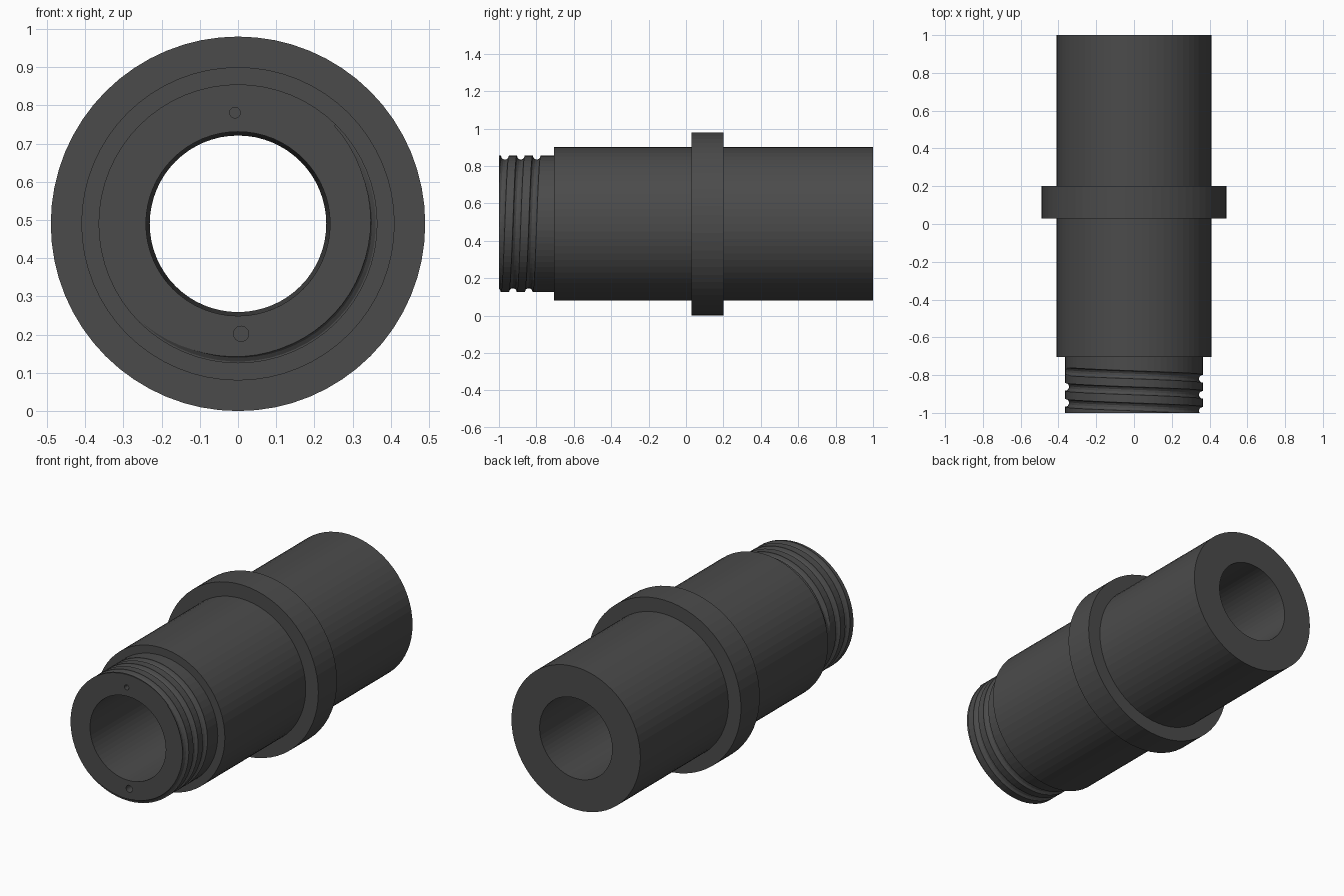
import bpy, bmesh
from math import sin, cos, pi
from mathutils import Vector

if "Cube" in bpy.data.objects:
    bpy.data.objects.remove(bpy.data.objects["Cube"])

CZ = 0.49      # height of the long axis
SIDES = 64


def loft(name, rings, wrap):
    """Skin a list of closed rings; wrap joins last to first, otherwise cap the ends."""
    bm = bmesh.new()
    vs = [[bm.verts.new(p) for p in ring] for ring in rings]
    n = len(vs[0])
    for i in range(len(vs) if wrap else len(vs) - 1):
        a, b = vs[i], vs[(i + 1) % len(vs)]
        for j in range(n):
            k = (j + 1) % n
            bm.faces.new((a[j], a[k], b[k], b[j]))
    if not wrap:
        bm.faces.new(vs[0])
        bm.faces.new(vs[-1])
    bmesh.ops.recalc_face_normals(bm, faces=bm.faces)
    me = bpy.data.meshes.new(name)
    bm.to_mesh(me)
    bm.free()
    ob = bpy.data.objects.new(name, me)
    bpy.context.collection.objects.link(ob)
    return ob


def ring(r, y, x=0, z=CZ, n=SIDES):
    return [(x + r * cos(2 * pi * i / n), y, z + r * sin(2 * pi * i / n)) for i in range(n)]


def cut(target, cutter):
    cutter.hide_render = True
    m = target.modifiers.new("cut", 'BOOLEAN')
    m.operation, m.solver, m.object = 'DIFFERENCE', 'EXACT', cutter
    bpy.context.view_layer.objects.active = target
    bpy.ops.object.modifier_apply(modifier=m.name)
    bpy.data.objects.remove(cutter)


# Sleeve: stepped outside with collar, slightly tapered bore
profile = [(0.241, -1), (0.365, -1), (0.365, -0.705), (0.41, -0.705), (0.41, 0.03),
           (0.49, 0.03), (0.49, 0.2), (0.41, 0.2), (0.41, 1), (0.231, 1)]
sleeve = loft("threaded_sleeve", [ring(r, y) for r, y in profile], True)

# Round-bottomed helical thread groove, running out through the front face
groove = []
STEPS, TURNS, PITCH, GR = 200, 3.1, 0.085, 0.022
for i in range(STEPS + 1):
    t = 2 * pi * TURNS * i / STEPS
    y = -0.777 - PITCH * t / (2 * pi)
    out = Vector((-cos(t), 0, sin(t)))
    rad = 0.366 + 0.024 * max(0, 1 - t / 0.5)
    centre = out * rad + Vector((0, y, CZ))
    groove.append([centre + out * GR * cos(a) + Vector((0, GR * sin(a), 0))
                   for a in (2 * pi * (k + 0.5) / 12 for k in range(12))])
cut(sleeve, loft("groove_cutter", groove, False))

# Two small pin holes in the front face
for x, z, r in ((-0.008, 0.781, 0.014), (0.008, 0.202, 0.02)):
    cut(sleeve, loft("pin_cutter", [ring(r, -1.05, x, z, 24), ring(r, -0.94, x, z, 24)], False))

mat = bpy.data.materials.new("dark_grey")
mat.diffuse_color = (0.07, 0.07, 0.07, 1)
mat.use_nodes = True
mat.node_tree.nodes["Principled BSDF"].inputs["Base Color"].default_value = mat.diffuse_color
sleeve.data.materials.clear()
sleeve.data.materials.append(mat)
